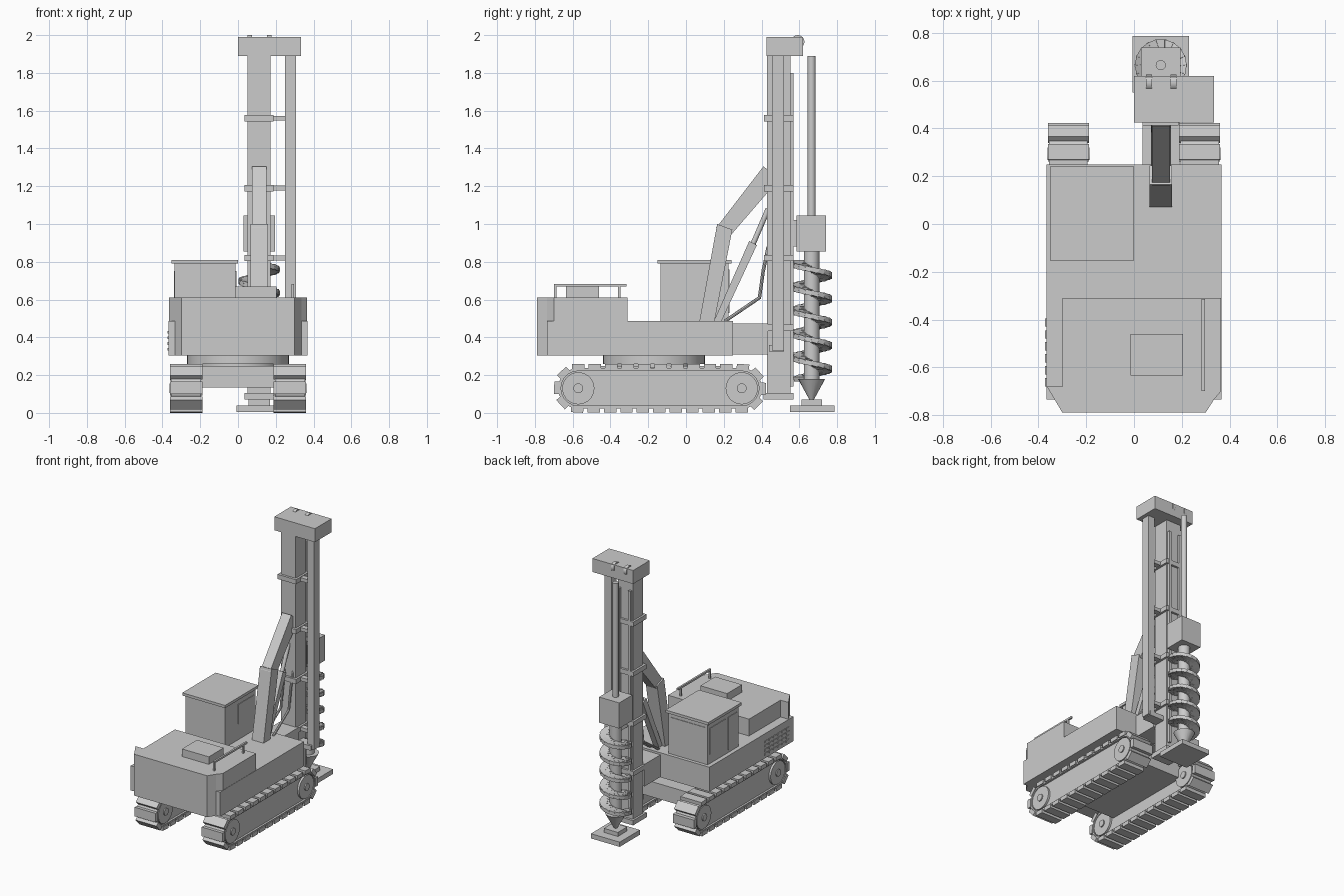
import bpy, bmesh, math
from mathutils import Vector, Matrix

if "Cube" in bpy.data.objects:
    bpy.data.objects.remove(bpy.data.objects["Cube"])


def finish(name, bm, smooth=False):
    bmesh.ops.recalc_face_normals(bm, faces=bm.faces)
    me = bpy.data.meshes.new(name)
    bm.to_mesh(me)
    bm.free()
    ob = bpy.data.objects.new(name, me)
    bpy.context.collection.objects.link(ob)
    if smooth:
        bpy.context.view_layer.objects.active = ob
        ob.select_set(True)
        bpy.ops.object.shade_smooth_by_angle(angle=math.radians(35))
        ob.select_set(False)
    return ob


def add_box(bm, x0, x1, y0, y1, z0, z1):
    m = Matrix.Translation(((x0 + x1) / 2, (y0 + y1) / 2, (z0 + z1) / 2))
    bmesh.ops.create_cube(bm, size=1, matrix=m @ Matrix.Diagonal((x1 - x0, y1 - y0, z1 - z0, 1)))


def boxes(name, *bounds):
    bm = bmesh.new()
    for b in bounds:
        add_box(bm, *b)
    return finish(name, bm)


def rod(name, a, b, r, r2=None, seg=20):
    a, b = Vector(a), Vector(b)
    d = b - a
    m = Matrix.Translation((a + b) / 2) @ d.to_track_quat('Z', 'Y').to_matrix().to_4x4()
    bm = bmesh.new()
    bmesh.ops.create_cone(bm, cap_ends=True, segments=seg, radius1=r,
                          radius2=r if r2 is None else r2, depth=d.length, matrix=m)
    return finish(name, bm, True)


def prism(name, pts, a, b, axis='x', hole=None):
    """Extrude a 2D outline along x (points are y,z) or z (points are x,y)."""
    put = (lambda p, h: (h, p[0], p[1])) if axis == 'x' else (lambda p, h: (p[0], p[1], h))
    bm = bmesh.new()
    loops = [[[bm.verts.new(put(p, h)) for p in o] for h in (a, b)] for o in ([pts, hole] if hole else [pts])]
    n = len(pts)
    for lo, hi in loops:
        for i in range(n):
            j = (i + 1) % n
            bm.faces.new((lo[i], lo[j], hi[j], hi[i]))
    for k in (0, 1):
        if hole:
            o, h = loops[0][k], loops[1][k]
            for i in range(n):
                j = (i + 1) % n
                bm.faces.new((o[i], o[j], h[j], h[i]))
        else:
            bm.faces.new(loops[0][k])
    return finish(name, bm)


# Tracks: belt ring, side core, shoes, wheels
YR, YF, ZC = -0.57, 0.295, 0.13
SPAN = YF - YR


def stadium(r, n=10):
    front = [(YF + r * math.sin(math.pi * i / n), ZC + r * math.cos(math.pi * i / n)) for i in range(n + 1)]
    back = [(YR - r * math.sin(math.pi * i / n), ZC - r * math.cos(math.pi * i / n)) for i in range(n + 1)]
    return front + back


def on_track(s, r):
    """Position and outward angle at distance s along the track path."""
    arc = math.pi * r
    s %= 2 * (SPAN + arc)
    if s < SPAN:
        return YR + s, ZC + r, 0
    s -= SPAN
    if s < arc:
        t = s / r
        return YF + r * math.sin(t), ZC + r * math.cos(t), t
    s -= arc
    if s < SPAN:
        return YF - s, ZC - r, math.pi
    t = math.pi + (s - SPAN) / r
    return YR + r * math.sin(t), ZC + r * math.cos(t), t


for side, c in (("left", -0.275), ("right", 0.275)):
    prism(side + "_track_core", stadium(0.095), c - 0.065, c + 0.065)
    prism(side + "_track_belt", stadium(0.108), c - 0.08, c + 0.08, hole=stadium(0.092))
    bm = bmesh.new()
    R, N = 0.113, 28
    for i in range(N):
        y, z, t = on_track(i * 2 * (SPAN + math.pi * R) / N, R)
        m = Matrix.Translation((c, y, z)) @ Matrix.Rotation(-t, 4, 'X')
        bmesh.ops.create_cube(bm, size=1, matrix=m @ Matrix.Diagonal((0.172, 0.066, 0.03, 1)))
    finish(side + "_track_shoes", bm)
    for end, y in (("rear", YR), ("front", YF)):
        rod(f"{side}_{end}_wheel", (c - 0.08, y, ZC), (c + 0.08, y, ZC), 0.085, seg=28)
        rod(f"{side}_{end}_hub", (c - 0.088, y, ZC), (c + 0.088, y, ZC), 0.026, seg=16)

# Undercarriage and turntable
boxes("undercarriage", (-0.21, 0.21, -0.47, 0.24, 0.135, 0.248))
rod("turntable", (0, -0.17, 0.24), (0, -0.17, 0.262), 0.22, seg=40)
rod("turntable_ring", (0, -0.17, 0.26), (0, -0.17, 0.306), 0.27, seg=40)

# Upper body
boxes("deck", (-0.367, 0.367, -0.735, 0.25, 0.305, 0.487))
prism("engine_hood", [(-0.30, -0.79), (0.30, -0.79), (0.335, -0.735), (0.365, -0.70), (0.365, -0.31),
                      (-0.30, -0.31), (-0.30, -0.68), (-0.365, -0.68)], 0.305, 0.612, 'z')
boxes("hood_box", (-0.015, 0.205, -0.635, -0.46, 0.61, 0.668))
boxes("handrail", (0.283, 0.297, -0.70, -0.315, 0.668, 0.682),
      (0.283, 0.297, -0.70, -0.686, 0.61, 0.67), (0.283, 0.297, -0.36, -0.346, 0.61, 0.67))
boxes("side_grille", *[(-0.372, -0.36, y, y + 0.035, z, z + 0.014)
                       for y in [-0.68 + 0.05 * i for i in range(6)]
                       for z in [0.33 + 0.03 * k for k in range(4)]])

# Cab
boxes("cab", (-0.336, -0.012, -0.135, 0.225, 0.48, 0.795))
boxes("cab_roof", (-0.351, 0.0, -0.152, 0.24, 0.79, 0.81))
boxes("cab_windows", (-0.02, -0.008, 0.02, 0.205, 0.605, 0.75), (-0.34, -0.33, 0.02, 0.205, 0.555, 0.75),
      (-0.34, -0.33, -0.115, -0.01, 0.51, 0.75), (-0.315, -0.035, 0.22, 0.229, 0.53, 0.76))

# Mast with rails, brackets and head
boxes("mast", (0.05, 0.172, 0.43, 0.552, 0.09, 1.90))
boxes("mast_base", (0.035, 0.187, 0.41, 0.57, 0.07, 0.105))
boxes("mast_rails", (0.058, 0.076, 0.55, 0.57, 0.14, 1.80), (0.146, 0.164, 0.55, 0.57, 0.14, 1.80))
boxes("side_column", (0.25, 0.306, 0.455, 0.518, 0.33, 1.90))
boxes("mast_brackets", *[b for z in (0.45, 0.82, 1.19, 1.56) for b in
                         ((0.035, 0.187, 0.412, 0.568, z - 0.017, z + 0.017),
                          (0.18, 0.26, 0.465, 0.505, z - 0.013, z + 0.013))])
boxes("mast_head", (0.0, 0.334, 0.425, 0.62, 1.89, 1.99))
for side, x in (("left", 0.063), ("right", 0.165)):
    rod(side + "_pulley", (x - 0.012, 0.592, 1.965), (x + 0.012, 0.592, 1.965), 0.035, seg=24)
boxes("mast_mount", (0.035, 0.19, 0.24, 0.435, 0.308, 0.472))
boxes("column_support", (0.16, 0.29, 0.44, 0.52, 0.325, 0.36))

# Support arm and hydraulics
prism("lower_arm", [(0.07, 0.48), (0.15, 0.48), (0.245, 0.97), (0.165, 1.0)], 0.065, 0.16)
prism("upper_arm", [(0.16, 0.98), (0.245, 0.95), (0.435, 1.17), (0.435, 1.285), (0.41, 1.305)], 0.075, 0.15)
prism("hydraulic_cylinder", [(0.145, 0.48), (0.185, 0.48), (0.375, 0.888), (0.335, 0.91)], 0.09, 0.135)
rod("hydraulic_rod", (0.34, 0.86, ) and (0.112, 0.34, 0.86), (0.112, 0.435, 1.08), 0.014, seg=12)
for side, x in (("left", 0.08), ("right", 0.145)):
    rod(side + "_hose_low", (x, 0.205, 0.485), (x, 0.392, 0.612), 0.009, seg=8)
    rod(side + "_hose_mid", (x, 0.388, 0.605), (x, 0.41, 0.76), 0.009, seg=8)
    rod(side + "_hose_top", (x, 0.41, 0.755), (x, 0.435, 0.88), 0.009, seg=8)

# Rotary drive and auger
AX, AY = 0.112, 0.665
rod("drive_bar", (AX, AY, 0.85), (AX, AY, 1.89), 0.021)
boxes("rotary_drive", (0.03, 0.195, 0.585, 0.74, 0.855, 1.045))
boxes("drive_carriage", (0.065, 0.158, 0.55, 0.59, 0.88, 1.02))
rod("auger_stem", (AX, AY, 0.17), (AX, AY, 0.86), 0.041)
rod("auger_tip", (AX, AY, 0.07), (AX, AY, 0.18), 0.012, 0.072, seg=20)
bm = bmesh.new()
PER, PITCH, TURNS = 18, 0.124, 4.9
for i in range(int(PER * TURNS) + 1):
    t = i / PER * 2 * math.pi - math.pi / 2
    m = (Matrix.Translation((AX, AY, 0.79 - i / PER * PITCH)) @ Matrix.Rotation(t, 4, 'Z')
         @ Matrix.Translation((0.07, 0, 0)) @ Matrix.Rotation(-0.28, 4, 'X'))
    bmesh.ops.create_cube(bm, size=1, matrix=m @ Matrix.Diagonal((0.074, 0.042, 0.026, 1)))
finish("auger_flight", bm)

# Foot plate under the auger
boxes("foot_plate", (-0.007, 0.23, 0.55, 0.787, 0.005, 0.04))
boxes("foot_block", (0.055, 0.17, 0.612, 0.72, 0.035, 0.07))
